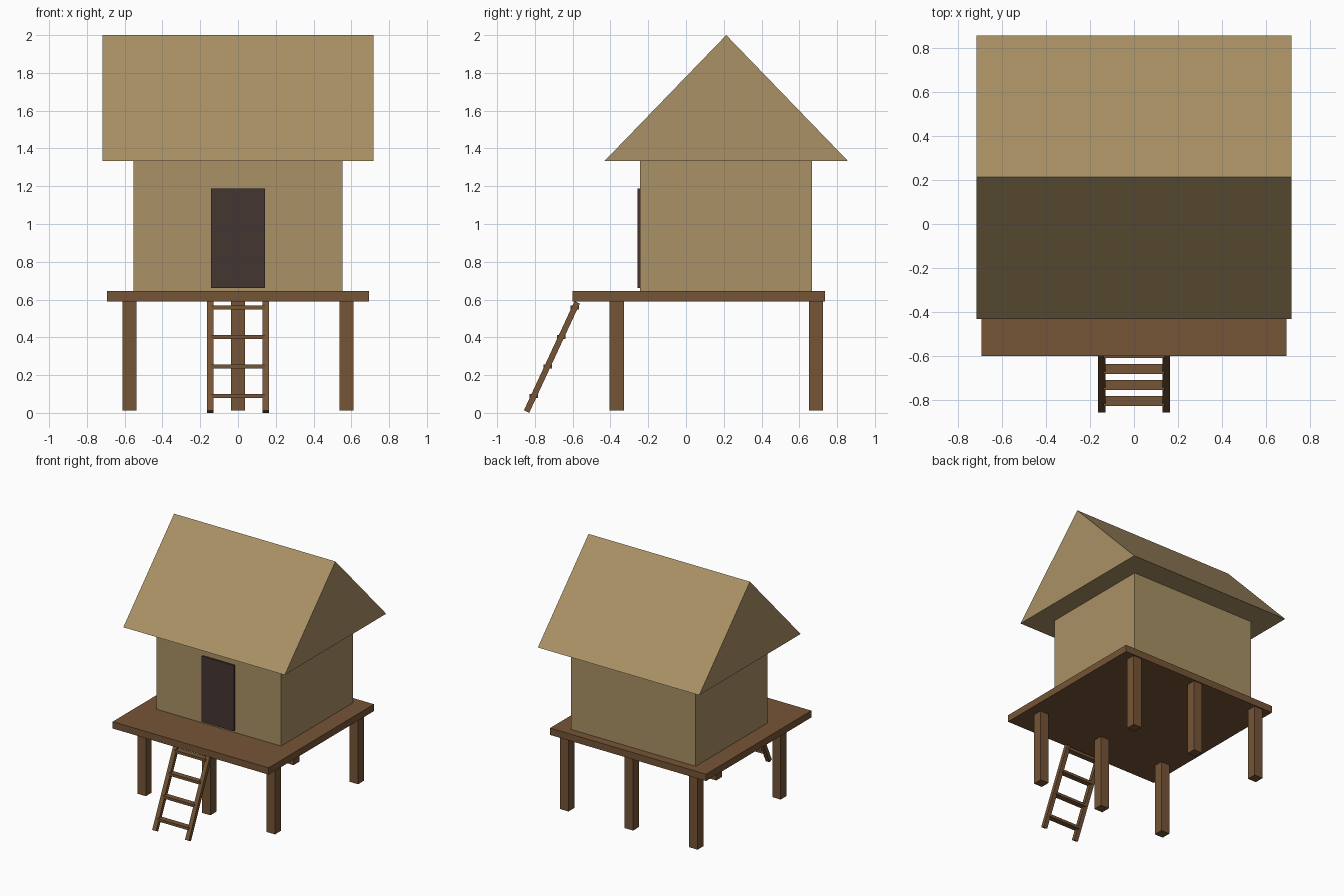
import bpy
from math import atan2, hypot
from mathutils import Vector

cube = bpy.data.objects.get("Cube")
if cube:
    bpy.data.objects.remove(cube, do_unlink=True)


def material(name, rgb):
    mat = bpy.data.materials.new(name)
    mat.use_nodes = True
    mat.diffuse_color = (*rgb, 1)
    bsdf = mat.node_tree.nodes["Principled BSDF"]
    bsdf.inputs["Base Color"].default_value = (*rgb, 1)
    bsdf.inputs["Roughness"].default_value = 0.9
    return mat


thatch = material("straw thatch", (0.40, 0.283, 0.13))
wood = material("brown wood", (0.18, 0.09, 0.038))
dark = material("dark door wood", (0.06, 0.037, 0.032))


def add_mesh(name, verts, faces, mat):
    mesh = bpy.data.meshes.new(name)
    mesh.from_pydata(verts, [], faces)
    mesh.materials.append(mat)
    obj = bpy.data.objects.new(name, mesh)
    bpy.context.collection.objects.link(obj)
    return obj


def box(name, x, y, z, mat):
    """Box from (min, max) ranges, with its origin at the centre."""
    ranges = (x, y, z)
    centre = Vector([sum(r) / 2 for r in ranges])
    verts = [Vector((a, b, c)) - centre for a in x for b in y for c in z]
    faces = [(0, 1, 3, 2), (4, 6, 7, 5), (0, 4, 5, 1),
             (2, 3, 7, 6), (0, 2, 6, 4), (1, 5, 7, 3)]
    obj = add_mesh(name, verts, faces, mat)
    obj.location = centre
    return obj


def around(centre, size):
    return (centre - size / 2, centre + size / 2)


# House body, door and deck
box("walls", (-0.554, 0.554), (-0.243, 0.668), (0.645, 1.333), thatch)
box("door", (-0.143, 0.143), (-0.257, -0.24), (0.66, 1.188), dark)
box("deck", (-0.694, 0.694), (-0.602, 0.737), (0.59, 0.645), wood)

# Gabled roof: a closed triangular prism
profile = [(-0.432, 1.333), (0.858, 1.333), (0.213, 2.0)]
roof_verts = [(x, y, z) for x in (-0.718, 0.718) for y, z in profile]
add_mesh("roof", roof_verts,
         [(0, 2, 1), (3, 4, 5), (0, 1, 4, 3), (1, 2, 5, 4), (2, 0, 3, 5)], thatch)

# Posts: two rows of three
for row, y in (("front", -0.367), ("back", 0.689)):
    for side, x in (("right", -0.575), ("middle", 0), ("left", 0.575)):
        box(f"{row}_{side}_post", around(x, 0.075), around(y, 0.075), (0.012, 0.59), wood)

# Ladder: tilted rails with level rungs
foot, head = Vector((0, -0.844, 0.007)), Vector((0, -0.576, 0.585))
run = head - foot
for side, x in (("right", -0.146), ("left", 0.146)):
    rail = box(f"{side}_ladder_rail", around(x, 0.034), around(0, 0.031),
               around(0, hypot(run.y, run.z)), wood)
    rail.location = (foot + head) / 2 + Vector((x, 0, 0))
    rail.rotation_euler.x = -atan2(run.y, run.z)
for i in range(4):
    z = 0.09 + 0.156 * i
    y = foot.y + run.y * (z - foot.z) / run.z
    box(f"ladder_rung_{i + 1}", (-0.14, 0.14), around(y, 0.045), around(z, 0.021), wood)
